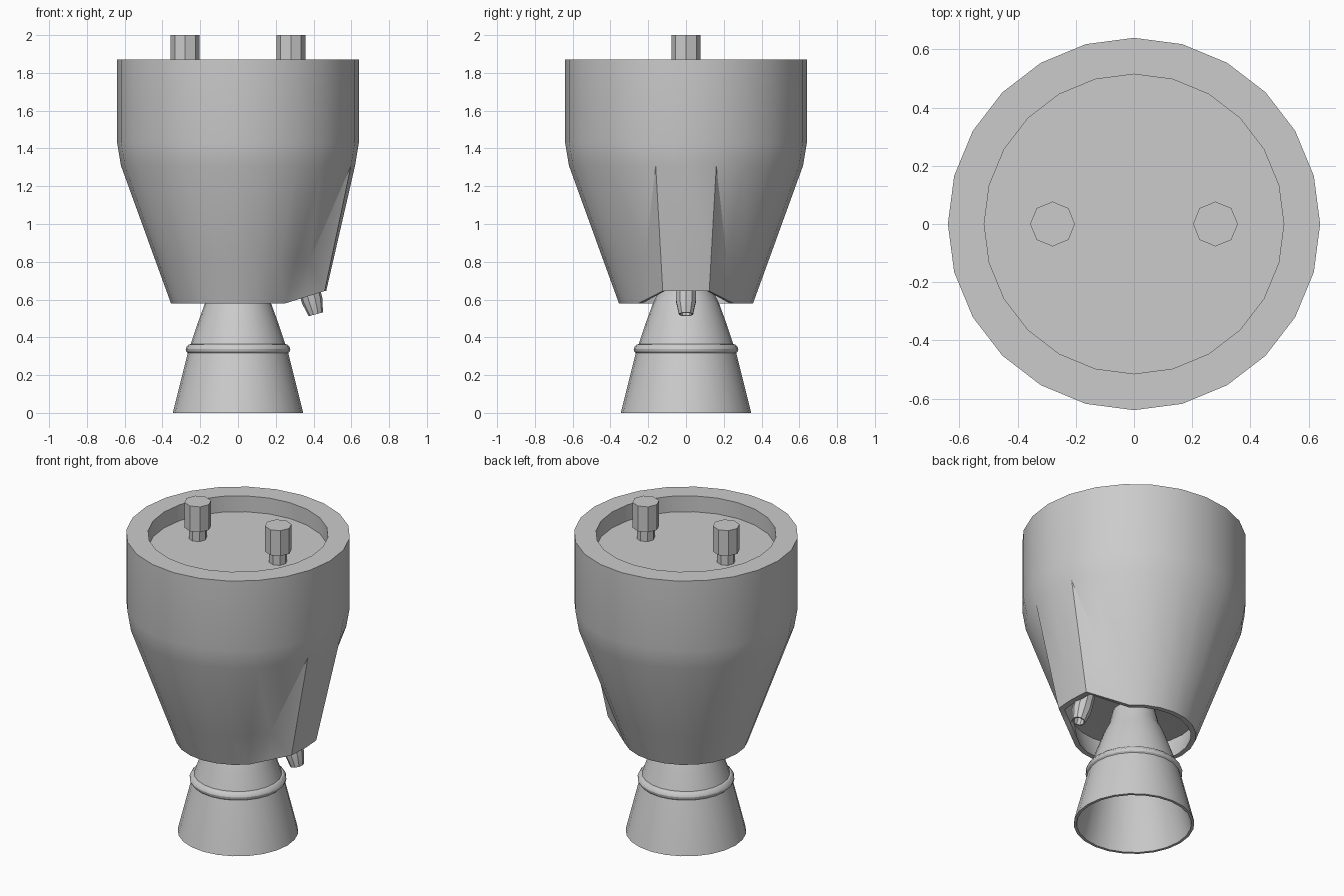
import bpy, bmesh
from math import cos, sin, pi, radians
from mathutils import Vector

if "Cube" in bpy.data.objects:
    bpy.data.objects.remove(bpy.data.objects["Cube"])


def lathe(name, profile, n=24, loc=(0, 0, 0), tilt=0, reshape=None):
    """Spin (radius, z) points about z; a radius of 0 makes a pole."""
    bm = bmesh.new()
    rings = []
    for r, z in profile:
        if r == 0:
            rings.append([bm.verts.new((0, 0, z))] * n)
        else:
            rings.append([bm.verts.new((r * cos(2 * pi * i / n), r * sin(2 * pi * i / n), z))
                          for i in range(n)])
    for a, b in zip(rings, rings[1:]):
        for i in range(n):
            j = (i + 1) % n
            bm.faces.new(list(dict.fromkeys((a[i], a[j], b[j], b[i]))))
    if reshape:
        reshape(bm, rings)
    bmesh.ops.recalc_face_normals(bm, faces=bm.faces)
    mesh = bpy.data.meshes.new(name)
    bm.to_mesh(mesh)
    bm.free()
    ob = bpy.data.objects.new(name, mesh)
    bpy.context.collection.objects.link(ob)
    ob.location = loc
    ob.rotation_euler[1] = radians(tilt)
    return ob


# Shell rings used by the side fairing
TOP, MID, LOW, LIP = 5, 6, 7, 8


def pull_fairing(bm, rings):
    # Flat panel on the +x side, with slanted sides meeting the cone
    def polar(r, i, z):
        return Vector((r * cos(i * pi / 12), r * sin(i * pi / 12), z))
    for s in (1, -1):
        corner = polar(0.475, s, 0.645)
        rings[LOW][s].co = corner
        rings[LOW][2 * s].co = (corner + rings[LOW][3 * s].co) / 2
        rings[MID][s].co = rings[TOP][s].co.lerp(corner, 0.767)
    rings[LOW][0].co = (0.467, 0, 0.645)
    rings[MID][0].co = rings[TOP][0].co.lerp(rings[LOW][0].co, 0.767)
    for i in range(-2, 3):
        o = rings[LOW][i].co
        rings[LIP][i].co = (o.x * 0.92, o.y * 0.92, o.z)
    for s in (1, -1):
        bmesh.ops.connect_verts(bm, verts=[rings[TOP][s], rings[MID][2 * s]])
        bmesh.ops.connect_verts(bm, verts=[rings[MID][2 * s], rings[LOW][3 * s]])


# Outer shell with recessed top and open underside
lathe("engine_shell", [
    (0, 1.77), (0.515, 1.77), (0.515, 1.87), (0.64, 1.87), (0.64, 1.43),
    (0.62, 1.31), (0.435, 0.80), (0.355, 0.58), (0.325, 0.58),
    (0.36, 0.72), (0, 0.74)], reshape=pull_fairing)

# Main nozzle, hollow from below
lathe("main_nozzle", [
    (0.12, 0.74), (0.145, 0.64), (0.175, 0.58), (0.215, 0.47), (0.252, 0.36),
    (0.268, 0.31), (0.345, 0), (0.328, 0), (0.25, 0.31), (0.2, 0.45),
    (0.13, 0.58), (0, 0.6)])

# Rounded band round the nozzle
lathe("nozzle_band", [
    (0.245, 0.365), (0.26, 0.362), (0.273, 0.35), (0.277, 0.338),
    (0.274, 0.324), (0.262, 0.312), (0.25, 0.31)])

# Small tilted exhaust under the fairing
lathe("small_exhaust", [
    (0, 0.19), (0.056, 0.19), (0.056, 0.075), (0.039, 0), (0.031, 0),
    (0.035, 0.06), (0, 0.06)], n=10, loc=(0.412, 0, 0.522), tilt=-15)

# Two stepped posts on the top
for side, x in (("left", -0.28), ("right", 0.28)):
    lathe(side + "_top_post", [
        (0, 2.0), (0.077, 2.0), (0.077, 1.84), (0.052, 1.84), (0.052, 1.765), (0, 1.765)],
        n=8, loc=(x, 0, 0))

# Smooth the round surfaces, keep the creases
for ob in bpy.context.collection.objects:
    ob.select_set(True)
    bpy.context.view_layer.objects.active = ob
bpy.ops.object.shade_smooth_by_angle(angle=radians(30))
